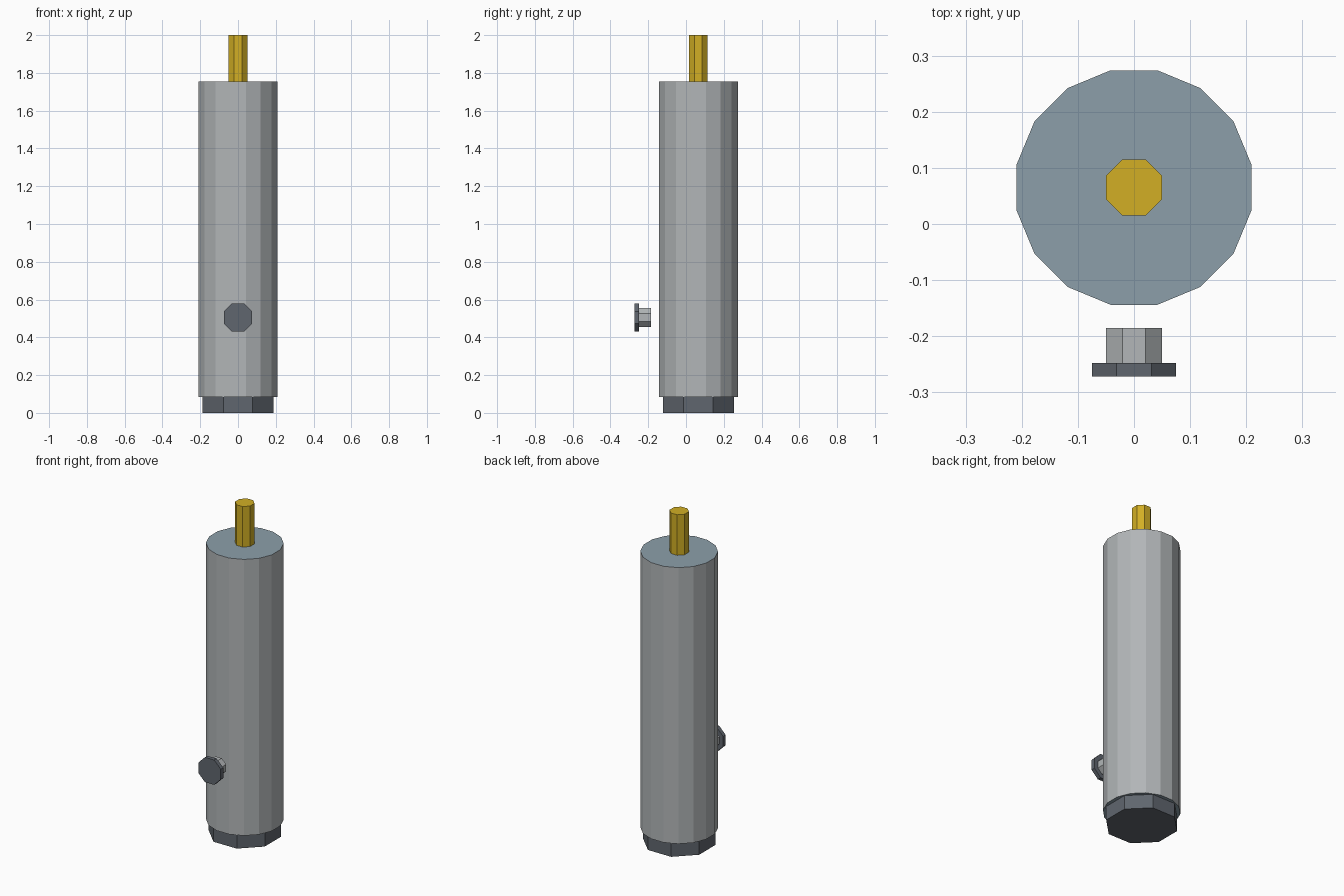
import bpy
import math

cube = bpy.data.objects.get("Cube")
if cube:
    bpy.data.objects.remove(cube, do_unlink=True)


def material(name, rgb):
    m = bpy.data.materials.new(name)
    m.use_nodes = True
    m.diffuse_color = (*rgb, 1)
    m.node_tree.nodes["Principled BSDF"].inputs["Base Color"].default_value = (*rgb, 1)
    return m


GREY = material("light grey", (0.445, 0.468, 0.479))
BLUE = material("blue grey", (0.262, 0.347, 0.402))
DARK = material("dark grey", (0.117, 0.133, 0.156))
GOLD = material("gold", (0.645, 0.429, 0.018))

AXIS_Y = 0.065   # y of the upright cylinder axis
VALVE_Z = 0.505  # height of the valve axis


def prism(name, sides, apothem, start, end, mats, along_y=False):
    """Flat-sided cylinder with a facet, not a corner, facing each axis."""
    mid = (start + end) / 2
    bpy.ops.mesh.primitive_cylinder_add(
        vertices=sides, radius=apothem / math.cos(math.pi / sides), depth=end - start,
        location=(0, mid, VALVE_Z) if along_y else (0, AXIS_Y, mid))
    ob = bpy.context.object
    ob.name = name
    # Turn half a facet, then lay the part down if it points along y
    ob.rotation_mode = 'ZYX'
    ob.rotation_euler = (math.pi / 2 if along_y else 0, 0, math.pi / sides)
    bpy.ops.object.transform_apply(location=False, rotation=True, scale=False)
    for m in mats:
        ob.data.materials.append(m)
    return ob


# Upright parts
prism("foot", 8, 0.188, 0.0, 0.085, [DARK])
body = prism("body", 16, 0.209, 0.085, 1.755, [GREY, BLUE])
for face in body.data.polygons:      # end caps
    if abs(face.normal.z) > 0.9:
        face.material_index = 1
prism("piston_rod", 8, 0.05, 1.755, 2.0, [GOLD])

# Valve in front of the body
prism("valve_stem", 8, 0.05, -0.248, -0.185, [GREY], along_y=True)
prism("valve_cap", 8, 0.075, -0.272, -0.248, [DARK], along_y=True)
